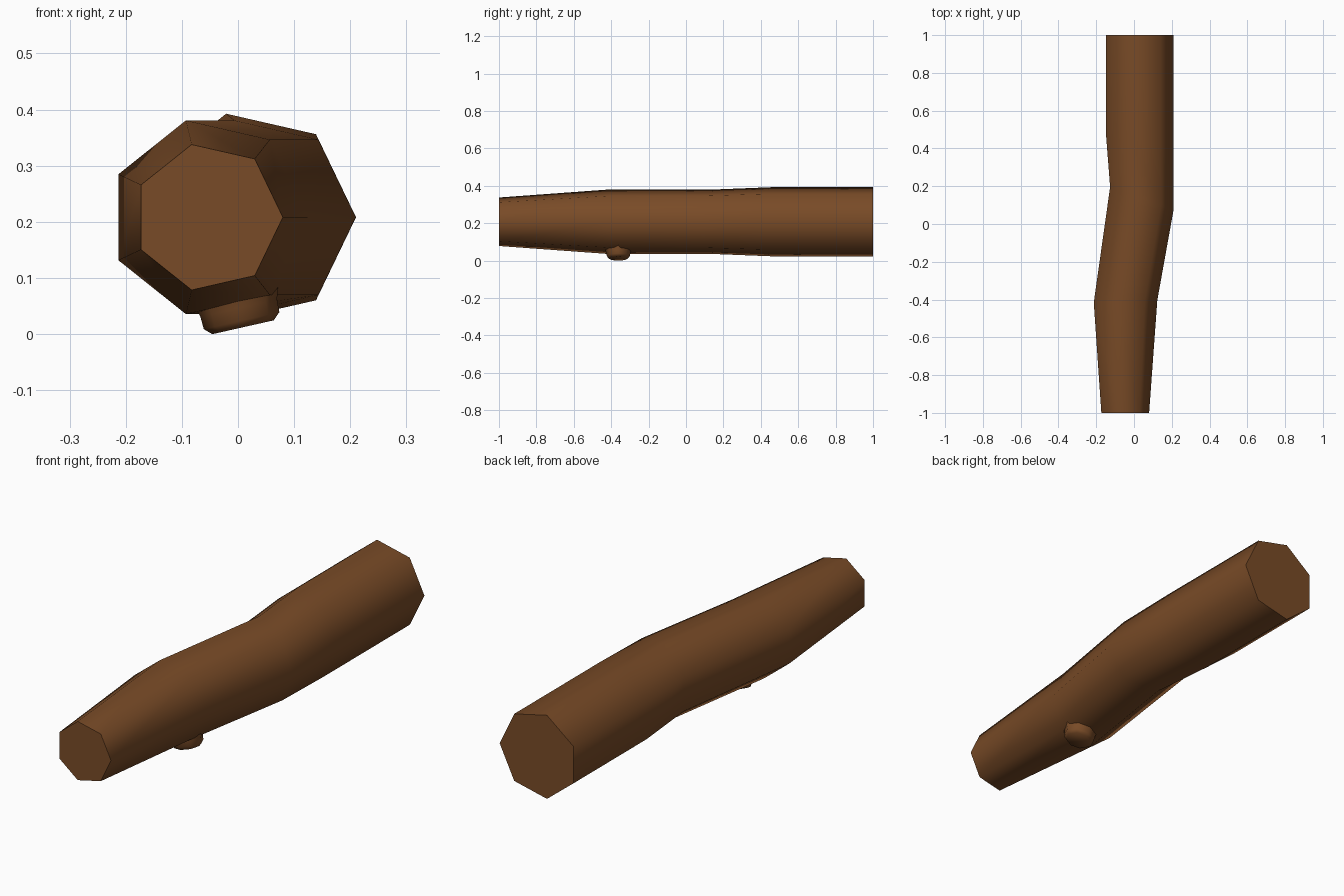
import bpy, bmesh, math
from mathutils import Vector

if "Cube" in bpy.data.objects:
    bpy.data.objects.remove(bpy.data.objects["Cube"])

bark = bpy.data.materials.new("bark brown")
bark.diffuse_color = (0.19, 0.07, 0.02, 1)
bark.use_nodes = True
bark.node_tree.nodes["Principled BSDF"].inputs["Base Color"].default_value = bark.diffuse_color


def loft(name, rings):
    """Skin a closed tube through a list of equal-length point rings."""
    bm = bmesh.new()
    loops = [[bm.verts.new(p) for p in ring] for ring in rings]
    n = len(loops[0])
    for a, b in zip(loops, loops[1:]):
        for i in range(n):
            j = (i + 1) % n
            bm.faces.new((a[i], a[j], b[j], b[i]))
    bm.faces.new(loops[0])
    bm.faces.new(loops[-1])
    bmesh.ops.recalc_face_normals(bm, faces=bm.faces)
    me = bpy.data.meshes.new(name)
    bm.to_mesh(me)
    bm.free()
    me.materials.append(bark)
    ob = bpy.data.objects.new(name, me)
    bpy.context.collection.objects.link(ob)
    bpy.ops.object.select_all(action='DESELECT')
    ob.select_set(True)
    bpy.context.view_layer.objects.active = ob
    bpy.ops.object.shade_smooth_by_angle(angle=math.radians(60))
    return ob


# Log trunk: seven-sided rings (centre x, y, radius, slant of ring in y)
def trunk_ring(cx, y, r, slant):
    pts = []
    for i in range(7):
        a = math.tau * i / 7
        dx = r * math.cos(a)
        pts.append((cx + dx, y + slant * dx, 0.208 + r * math.sin(a)))
    return pts


loft("log_trunk", [trunk_ring(*s) for s in (
    (-0.053, -1.0, 0.133, 0.0),
    (-0.0535, -0.41, 0.177, 0.04),
    (0.033, 0.14, 0.177, -0.35),
    (0.021, 0.44, 0.1893, -0.3),
    (0.021, 1.0, 0.1893, 0.0))])

# Branch stub under the log, square to the lower face (height, radius x, radius y)
axis = Vector((0.22, 0, -0.975)).normalized()
side = Vector((0.975, 0, 0.22)).normalized()
tip = Vector((0.009, -0.362, 0.012))


def stub_ring(h, rx, ry):
    c = tip - axis * h
    return [c + side * rx * math.cos(t) + Vector((0, ry * math.sin(t), 0))
            for t in (math.tau * i / 8 for i in range(8))]


loft("branch_stub", [stub_ring(*s) for s in (
    (0.0, 0.056, 0.052), (0.012, 0.069, 0.061),
    (0.035, 0.070, 0.066), (0.075, 0.082, 0.078))])
